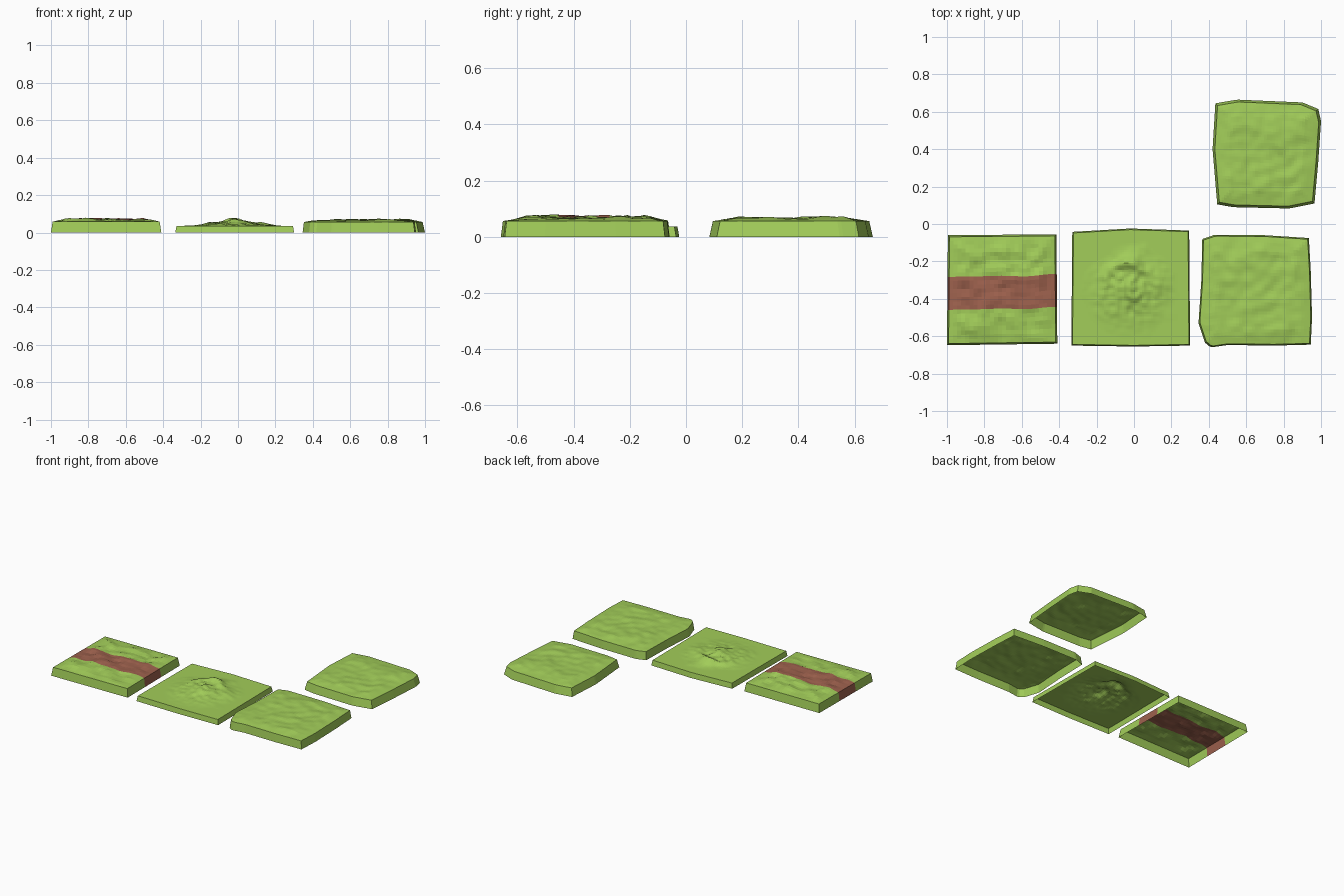
import bpy, bmesh, math
from mathutils import Vector, noise

cube = bpy.data.objects.get("Cube")
if cube:
    bpy.data.objects.remove(cube)


def material(name, colour):
    mat = bpy.data.materials.new(name)
    mat.use_nodes = True
    mat.diffuse_color = colour
    bsdf = mat.node_tree.nodes["Principled BSDF"]
    bsdf.inputs["Base Color"].default_value = colour
    bsdf.inputs["Roughness"].default_value = 0.8
    return mat


grass = material("grass green", (0.36, 0.61, 0.10, 1))
dirt = material("dirt brown", (0.34, 0.12, 0.075, 1))


def along(points, t):
    """Point at fraction t of the length of a polyline."""
    pts = [Vector(p) for p in points]
    lengths = [(b - a).length for a, b in zip(pts, pts[1:])]
    left = t * sum(lengths)
    for a, b, length in zip(pts, pts[1:], lengths):
        if left <= length:
            return a.lerp(b, left / length)
        left -= length
    return pts[-1]


def patch(front, back, left, right, u, v):
    """Fill between four edge curves."""
    ruled = along(front, u).lerp(along(back, u), v) + along(left, v).lerp(along(right, v), u)
    corners = Vector(front[0]).lerp(Vector(front[-1]), u).lerp(
        Vector(back[0]).lerp(Vector(back[-1]), u), v)
    return ruled - corners


def bump(x, y, scale, seed):
    return noise.noise(Vector((x * scale, y * scale, seed)))


def tile(name, edges, n, rim, height, inset=0.012, wave=None, path_rows=()):
    """Open-bottomed slab: an uneven top sheet and a flared skirt."""
    bm = bmesh.new()
    centre = patch(*edges, 0.5, 0.5)

    def place(u, v):
        p = patch(*edges, u, v)
        if wave:
            p.y += wave(p.x) * 4 * v * (1 - v)
        return p

    top = []
    for j in range(n + 1):
        row = []
        for i in range(n + 1):
            u, v = i / n, j / n
            p = place(u, v)
            d = p - centre
            p = centre + d * (1 - inset / 0.3)
            fade = min(1, 7 * min(u, 1 - u, v, 1 - v))
            row.append(bm.verts.new((p.x, p.y, rim + fade * height(p.x, p.y))))
        top.append(row)
    for j in range(n):
        for i in range(n):
            face = bm.faces.new((top[j][i], top[j][i + 1], top[j + 1][i + 1], top[j + 1][i]))
            face.material_index = int(j in path_rows)

    # Skirt around the border
    loop = [(i, 0) for i in range(n)] + [(n, j) for j in range(n)]
    loop += [(n - i, n) for i in range(n)] + [(0, n - j) for j in range(n)]
    base = []
    for i, j in loop:
        p = place(i / n, j / n)
        base.append(bm.verts.new((p.x, p.y, 0)))
    for k, (i, j) in enumerate(loop):
        m = (k + 1) % len(loop)
        i2, j2 = loop[m]
        face = bm.faces.new((base[k], base[m], top[j2][i2], top[j][i]))
        face.material_index = int(i == i2 and min(j, j2) in path_rows)

    mesh = bpy.data.meshes.new(name)
    bm.to_mesh(mesh)
    bm.free()
    mesh.materials.append(grass)
    if path_rows:
        mesh.materials.append(dirt)
    obj = bpy.data.objects.new(name, mesh)
    bpy.context.collection.objects.link(obj)
    return obj


# Height rules
def rolling(x, y):
    return 0.011 + 0.010 * bump(x, y, 7, 1) + 0.006 * bump(x, y, 18, 4)


def rough(x, y):
    return max(0, 0.011 + 0.017 * bump(x, y, 8, 3) + 0.009 * bump(x, y, 19, 8))


def mound(x, y):
    dx, dy = x + 0.02, y + 0.35
    angle = math.atan2(dy, dx)
    r = math.hypot(dx, dy) * (1 + 0.25 * bump(x, y, 9, 2))
    ring = math.exp(-((r - 0.14) / 0.035) ** 2) * (0.55 + 0.45 * math.sin(angle))
    core = math.exp(-(r / 0.075) ** 2)
    apron = max(0, 1 - r / 0.25)
    crags = bump(x, y, 26, 6) * apron
    peak = math.exp(-(((x + 0.02) / 0.05) ** 2 + ((y + 0.21) / 0.05) ** 2))
    return max(0, 0.016 * ring + 0.026 * core + 0.012 * apron + 0.014 * crags + 0.02 * peak)


# Edge curves: front, back, left, right
path_edges = ([(-1, -0.648), (-0.41, -0.64)], [(-0.995, -0.06), (-0.415, -0.055)],
              [(-1, -0.648), (-0.995, -0.06)], [(-0.41, -0.64), (-0.415, -0.055)])
mound_edges = ([(-0.335, -0.65), (0, -0.655), (0.3, -0.65)],
               [(-0.33, -0.042), (-0.02, -0.024), (0.295, -0.035)],
               [(-0.335, -0.65), (-0.33, -0.042)], [(0.3, -0.65), (0.295, -0.035)])
near_edges = ([(0.38, -0.635), (0.41, -0.66), (0.5, -0.647), (0.75, -0.65), (0.945, -0.645)],
              [(0.365, -0.08), (0.43, -0.058), (0.7, -0.06), (0.935, -0.075)],
              [(0.38, -0.635), (0.345, -0.53), (0.36, -0.3), (0.365, -0.08)],
              [(0.945, -0.645), (0.952, -0.5), (0.945, -0.25), (0.935, -0.075)])
far_edges = ([(0.445, 0.105), (0.53, 0.09), (0.83, 0.083), (0.965, 0.11)],
             [(0.435, 0.645), (0.55, 0.665), (0.9, 0.65), (0.985, 0.615)],
             [(0.445, 0.105), (0.42, 0.4), (0.435, 0.645)],
             [(0.965, 0.11), (0.985, 0.33), (1, 0.55), (0.985, 0.615)])

tile("path_tile", path_edges, 26, 0.058, rough, 0.009,
     lambda x: 0.008 + 0.014 * bump(x, 0, 6, 5) + 0.01 * (x + 0.7), range(8, 16))
tile("mound_tile", mound_edges, 52, 0.036, mound, 0.006)
tile("near_meadow_tile", near_edges, 36, 0.056, rolling, 0.007)
tile("far_meadow_tile", far_edges, 36, 0.056, rolling, 0.013)
